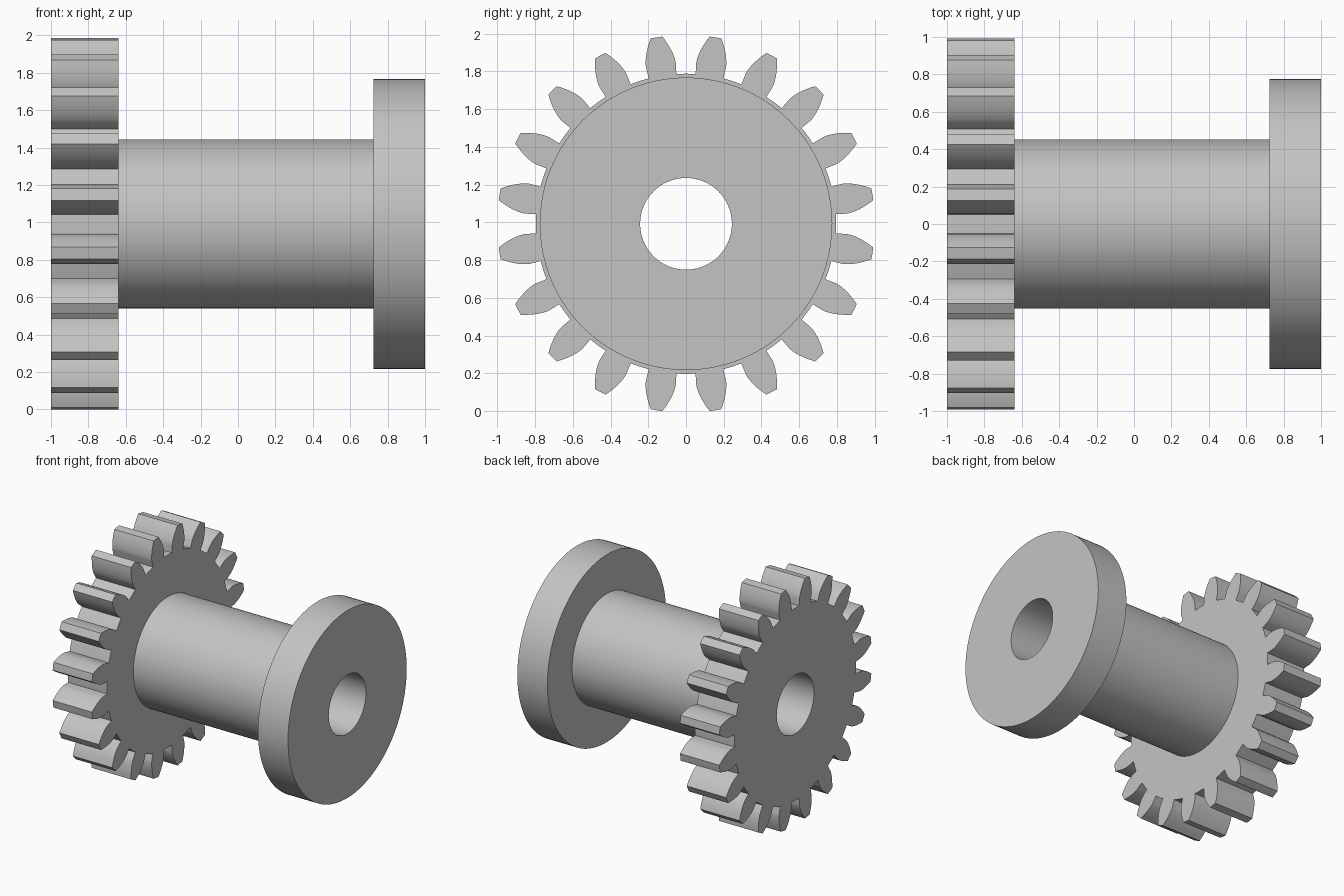
import bpy
import bmesh
from math import sin, cos, tan, acos, pi, radians, sqrt

cube = bpy.data.objects.get("Cube")
if cube:
    bpy.data.objects.remove(cube, do_unlink=True)

TEETH = 20
TIP = 1.0
PITCH = TIP * TEETH / (TEETH + 2)
ROOT = PITCH - 1.25 * PITCH * 2 / TEETH
BASE = PITCH * cos(radians(20))
BORE = 0.243
AXIS_Z = 0.992
GEAR_X = (-1.0, -0.64)

metal = bpy.data.materials.new("plain grey")
metal.use_nodes = True
grey = (0.55, 0.55, 0.55, 1)
metal.diffuse_color = grey
metal.node_tree.nodes["Principled BSDF"].inputs["Base Color"].default_value = grey


def finish(bm, name):
    bmesh.ops.recalc_face_normals(bm, faces=bm.faces)
    mesh = bpy.data.meshes.new(name)
    bm.to_mesh(mesh)
    bm.free()
    obj = bpy.data.objects.new(name, mesh)
    bpy.context.collection.objects.link(obj)
    mesh.materials.append(metal)
    obj.location.z = AXIS_Z
    bpy.ops.object.select_all(action='DESELECT')
    obj.select_set(True)
    bpy.context.view_layer.objects.active = obj
    bpy.ops.object.shade_smooth_by_angle(angle=radians(20))
    return obj


def loop_edges(bm, points, x):
    """Closed loop of (radius, angle) points in the plane at x."""
    vs = [bm.verts.new((x, r * sin(a), r * cos(a))) for r, a in points]
    return [bm.edges.new((v, vs[(i + 1) % len(vs)])) for i, v in enumerate(vs)]


def involute(r):
    p = acos(min(1, BASE / r))
    return tan(p) - p


# Gear: involute flanks, radial below the base circle
half = pi / TEETH / 2 + involute(PITCH)
steps = 10
radii = [ROOT] + [BASE + (TIP - BASE) * (i / steps) ** 1.5 for i in range(steps + 1)]
flank = [(r, half - involute(r)) for r in radii]
outline = []
for t in range(TEETH):
    mid = (t + 0.5) * 2 * pi / TEETH
    outline += [(r, mid - a) for r, a in flank]
    outline.append((TIP, mid))
    outline += [(r, mid + a) for r, a in reversed(flank)]
    outline.append((ROOT, mid + pi / TEETH))

bm = bmesh.new()
edges = loop_edges(bm, outline, GEAR_X[0])
edges += loop_edges(bm, [(BORE, i * 2 * pi / 96) for i in range(96)], GEAR_X[0])
bmesh.ops.triangle_fill(bm, edges=edges, use_beauty=True)
ext = bmesh.ops.extrude_face_region(bm, geom=bm.faces[:], use_keep_orig=True)
moved = [g for g in ext["geom"] if isinstance(g, bmesh.types.BMVert)]
bmesh.ops.translate(bm, verts=moved, vec=(GEAR_X[1] - GEAR_X[0], 0, 0))
finish(bm, "gear")


# Hub and flange: turned tubes sharing the bore
def tube(name, x0, x1, radius, segments=128):
    bm = bmesh.new()
    profile = [(x0, BORE), (x0, radius), (x1, radius), (x1, BORE)]
    rings = [[bm.verts.new((x, r * sin(i * 2 * pi / segments), r * cos(i * 2 * pi / segments)))
              for i in range(segments)] for x, r in profile]
    for k, ring in enumerate(rings):
        nxt = rings[(k + 1) % len(rings)]
        for i in range(segments):
            j = (i + 1) % segments
            bm.faces.new((ring[i], ring[j], nxt[j], nxt[i]))
    return finish(bm, name)


tube("hub", GEAR_X[1], 0.725, 0.452)
tube("flange", 0.725, 1.0, 0.775)
